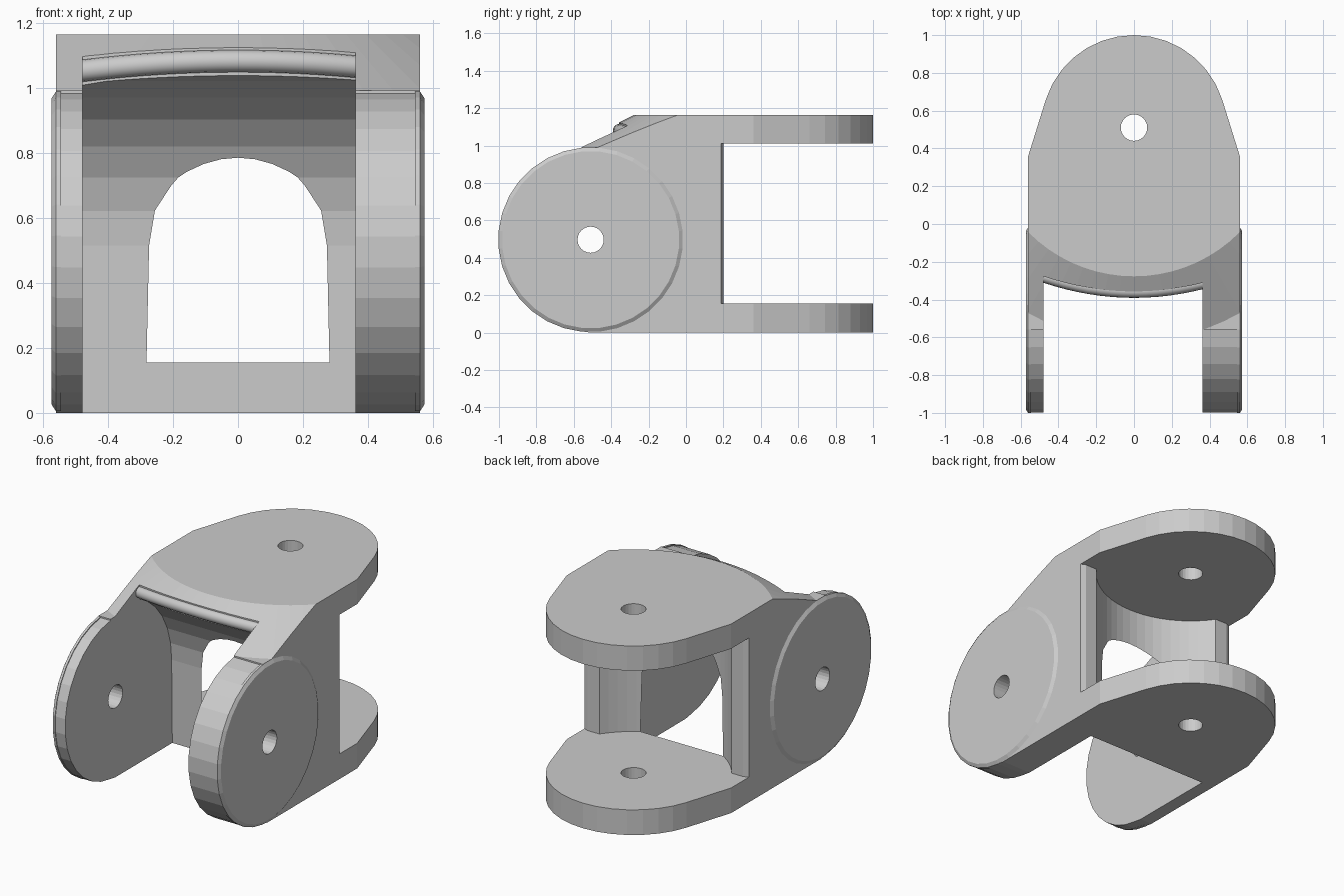
import bpy, bmesh
from math import sin, cos, pi, radians

if "Cube" in bpy.data.objects:
    bpy.data.objects.remove(bpy.data.objects["Cube"])

PIVOT_Y, PIVOT_Z, HALF = 0.51, 0.497, 0.56


def arc(cx, cy, r, a0, a1, n):
    return [(cx + r * cos(radians(a0 + (a1 - a0) * i / n)),
             cy + r * sin(radians(a0 + (a1 - a0) * i / n))) for i in range(n + 1)]


def loft(name, rings):
    """Closed solid through rings of 3D points."""
    bm = bmesh.new()
    rows = [[bm.verts.new(p) for p in ring] for ring in rings]
    n = len(rows[0])
    for a, b in zip(rows, rows[1:]):
        for i in range(n):
            j = (i + 1) % n
            bm.faces.new((a[i], a[j], b[j], b[i]))
    bm.faces.new(rows[0][::-1])
    bm.faces.new(rows[-1])
    bmesh.ops.recalc_face_normals(bm, faces=bm.faces)
    me = bpy.data.meshes.new(name)
    bm.to_mesh(me)
    bm.free()
    ob = bpy.data.objects.new(name, me)
    bpy.context.collection.objects.link(ob)
    return ob


def prism(name, pts, axis, lo, hi):
    """Extrude (y, z) points along x, or (x, y) points along z."""
    if axis == 'x':
        return loft(name, [[(d, a, b) for a, b in pts] for d in (lo, hi)])
    return loft(name, [[(a, b, d) for a, b in pts] for d in (lo, hi)])


def activate(ob):
    bpy.ops.object.select_all(action='DESELECT')
    ob.select_set(True)
    bpy.context.view_layer.objects.active = ob


def combine(ob, other, op):
    m = ob.modifiers.new(op, 'BOOLEAN')
    m.operation, m.solver, m.object = op, 'EXACT', other
    activate(ob)
    bpy.ops.object.modifier_apply(modifier=m.name)
    bpy.data.objects.remove(other)


# Main body from its side profile: round front cheeks, straight back
side = arc(-PIVOT_Y, 0.495, 0.49, 275.6, 95.6, 16)
side = [(-PIVOT_Y, 0)] + side[1:] + [(-0.55, 1.25), (1.1, 1.25), (1.1, 0)]
body = prism("hinge_body", side, 'x', -HALF, HALF)

# Plan outline: rounded rear plates
plan = [(-HALF, -1.2), (HALF, -1.2), (HALF, 0.36)]
plan += arc(0, PIVOT_Y, 0.49, 18, 162, 14) + [(-HALF, 0.36)]
combine(body, prism("plan_outline", plan, 'z', -0.2, 1.4), 'INTERSECT')

# Conical slope around the vertical pivot at the top front
rings = [[(r * cos(2 * pi * i / 72), PIVOT_Y + r * sin(2 * pi * i / 72), z) for i in range(72)]
         for r, z in ((2.2, -0.3), (2.2, 0.992), (1.13, 0.991), (0.787, 1.164))]
combine(body, loft("top_slope", rings), 'INTERSECT')

# Raised round pads on the cheeks
for s in (-1, 1):
    rings = [[(s * x, -PIVOT_Y + r * cos(2 * pi * (i + .5) / 32), 0.497 + r * sin(2 * pi * (i + .5) / 32))
              for i in range(32)] for x, r in ((0.545, 0.494), (0.56, 0.494), (0.573, 0.474))]
    combine(body, loft("cheek_pad", rings), 'UNION')

# Rear slot, with a round clearance about the vertical pivot
slot = [(-0.6, 0.17), (-0.53, 0.2)] + arc(0, PIVOT_Y, 0.547, 214.6, 325.4, 20)
slot += [(0.53, 0.2), (0.6, 0.17), (0.6, 1.2), (-0.6, 1.2)]
combine(body, prism("rear_slot", slot, 'z', 0.155, 1.012), 'DIFFERENCE')

# Front pocket, with a round clearance about the horizontal pivot
pocket = [(-1.2, -0.1), (0.045, -0.1)] + arc(-PIVOT_Y, 0.515, 0.547, 0, 90, 8) + [(-1.2, 1.062)]
combine(body, prism("front_pocket", pocket, 'x', -0.478, 0.362), 'DIFFERENCE')

# Trim the front edge back to a shallow curve, then add a rolled lip
xs = [-0.478 + 0.84 * i / 14 for i in range(15)]
edge = [(x, -0.357 + 0.08 * (x / 0.48) ** 2) for x in xs]
combine(body, prism("lip_trim", edge + [(0.362, -1.2), (-0.478, -1.2)], 'z', 0.85, 1.4), 'DIFFERENCE')
lip_rings = [[(x, y + 0.034 * cos(2 * pi * k / 16),
               1.082 - 0.03 * (x / 0.48) ** 2 + 0.034 * sin(2 * pi * k / 16)) for k in range(16)]
             for x, y in edge]
lip = loft("rolled_lip", lip_rings)

# Pivot holes
combine(body, prism("plate_holes", arc(0, PIVOT_Y, 0.07, 0, 345, 23), 'z', -0.2, 1.4), 'DIFFERENCE')
combine(body, prism("cheek_holes", arc(-PIVOT_Y, PIVOT_Z, 0.07, 0, 345, 23), 'x', -0.8, 0.8), 'DIFFERENCE')

activate(lip)
bpy.ops.object.shade_smooth_by_angle(angle=radians(35))
activate(body)
bpy.ops.object.shade_flat()
